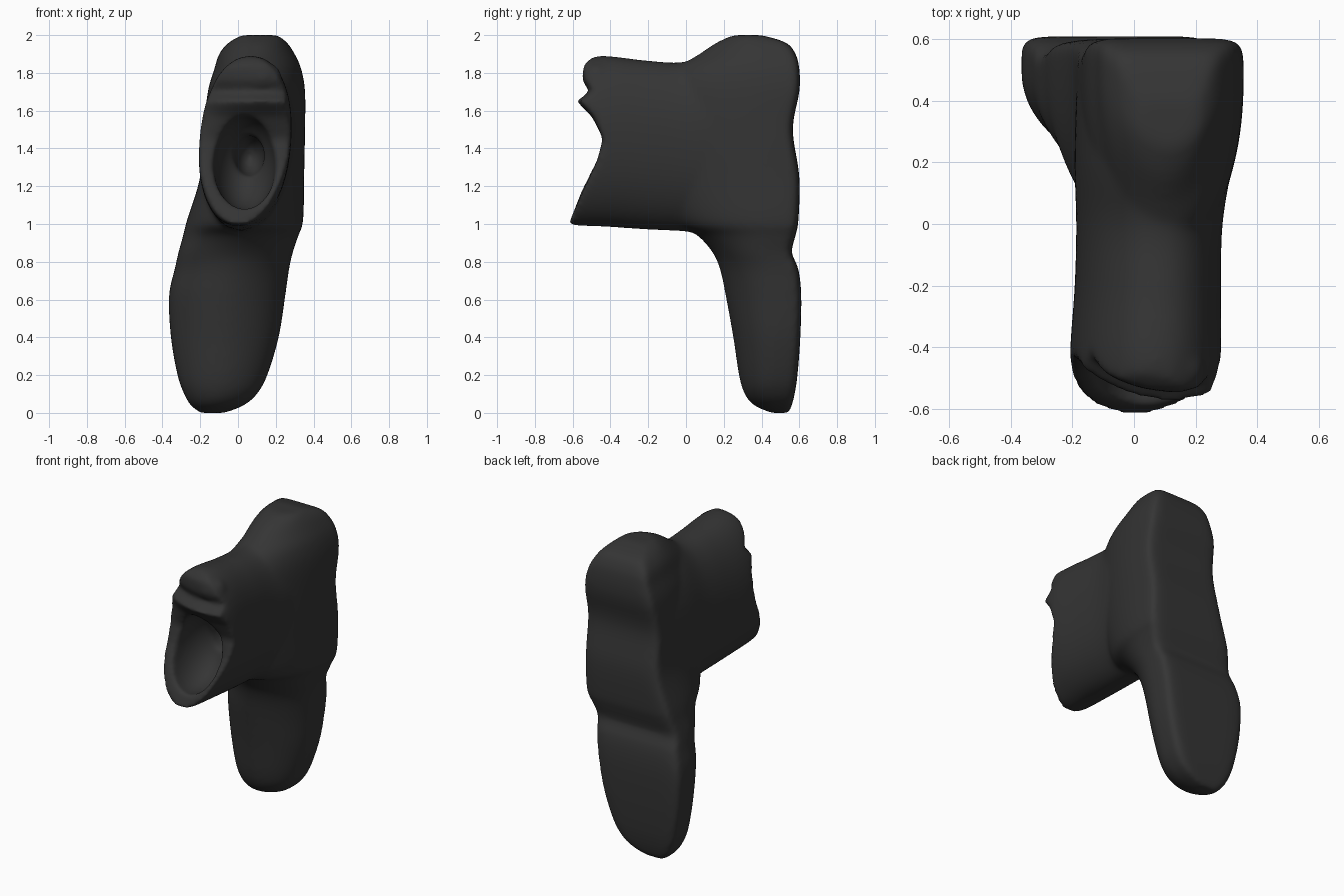
import bpy, bmesh, math
from mathutils import Vector

if "Cube" in bpy.data.objects:
    bpy.data.objects.remove(bpy.data.objects["Cube"])


def make_object(name, bm):
    bmesh.ops.recalc_face_normals(bm, faces=bm.faces)
    me = bpy.data.meshes.new(name)
    bm.to_mesh(me)
    bm.free()
    ob = bpy.data.objects.new(name, me)
    bpy.context.collection.objects.link(ob)
    return ob


def spow(v, e):
    return math.copysign(abs(v) ** e, v)


def smooth_rows(rows, steps=5):
    # Catmull-Rom interpolation through the section parameters
    out = []
    for i in range(len(rows) - 1):
        a, b, c, d = (Vector(rows[min(max(i + k, 0), len(rows) - 1)]) for k in (-1, 0, 1, 2))
        for s in range(steps):
            t = s / steps
            out.append(0.5 * (2 * b + (c - a) * t + (2 * a - 5 * b + 4 * c - d) * t * t
                              + (3 * b - a - 3 * c + d) * t ** 3))
    out.append(Vector(rows[-1]))
    return out


def loft(name, rings):
    bm = bmesh.new()
    loops = [[bm.verts.new(p) for p in r] for r in rings]
    n = len(loops[0])
    for a, b in zip(loops, loops[1:]):
        for i in range(n):
            j = (i + 1) % n
            bm.faces.new((a[i], a[j], b[j], b[i]))
    bm.faces.new(loops[0][::-1])
    bm.faces.new(loops[-1])
    return make_object(name, bm)


def foot_ring(row, n=56):
    z, xl, xr, yf, yb = row
    xc, hw = (xl + xr) / 2, (xr - xl) / 2
    ym = yb - min(0.12, (yb - yf) * 0.42)
    ring = []
    for i in range(n):
        c, s = math.cos(math.tau * i / n), math.sin(math.tau * i / n)
        if s >= 0:      # flat sole side
            ring.append((xc + hw * spow(c, 0.25), ym + (yb - ym) * spow(s, 0.25), z))
        else:           # rounded upper side
            ring.append((xc + hw * spow(c, 1.08), ym + (ym - yf) * spow(s, 1.0), z))
    return ring


def shaft_ring(row, n=48):
    y, xl, xr, zl, zh = row
    xc, zc = (xl + xr) / 2, (zl + zh) / 2
    ring = []
    for i in range(n):
        a = math.tau * i / n
        z = zc + (zh - zl) / 2 * spow(math.sin(a), 0.92)
        ring.append((xc + (xr - xl) / 2 * spow(math.cos(a), 0.92) + 0.07 * (z - zc), y, z))
    return ring


def end_ring(x, edge):
    # the tongue end curves back towards the sides
    ring = []
    for y, z in edge:
        w = min(max((z - 1.5) / 0.15, 0), 1)
        ring.append((x, y if y < -0.7 else y + 1.3 * w * (x - 0.12) ** 2, z))
    return ring


def ellipsoid(name, centre, radii):
    bm = bmesh.new()
    bmesh.ops.create_uvsphere(bm, u_segments=40, v_segments=24, radius=1)
    bmesh.ops.scale(bm, vec=radii, verts=bm.verts)
    bmesh.ops.translate(bm, vec=centre, verts=bm.verts)
    return make_object(name, bm)


def apply(ob, kind, **props):
    m = ob.modifiers.new(kind, kind)
    for k, v in props.items():
        setattr(m, k, v)
    bpy.context.view_layer.objects.active = ob
    bpy.ops.object.modifier_apply(modifier=m.name)


def combine(ob, other, op):
    apply(ob, 'BOOLEAN', operation=op, object=other, solver='EXACT')
    bpy.data.objects.remove(other)


# foot with sole, toe at the bottom: z, x left, x right, y front, y back
foot_rows = [
    (0.00, -0.20, -0.07, 0.45, 0.545), (0.04, -0.25, 0.03, 0.36, 0.56),
    (0.10, -0.285, 0.10, 0.31, 0.575), (0.20, -0.32, 0.155, 0.28, 0.59),
    (0.40, -0.355, 0.215, 0.25, 0.605), (0.62, -0.365, 0.25, 0.21, 0.61),
    (0.76, -0.335, 0.27, 0.18, 0.595), (0.85, -0.315, 0.29, 0.14, 0.56),
    (0.94, -0.29, 0.32, 0.06, 0.58), (1.02, -0.27, 0.345, -0.06, 0.595),
    (1.25, -0.20, 0.35, -0.12, 0.60), (1.50, -0.18, 0.355, -0.12, 0.565),
    (1.70, -0.16, 0.355, -0.12, 0.60), (1.82, -0.125, 0.335, -0.05, 0.60),
    (1.90, -0.10, 0.30, 0.07, 0.58), (1.96, -0.05, 0.26, 0.16, 0.53),
    (2.00, 0.02, 0.21, 0.25, 0.40)]
boot = loft("boot", [foot_ring(r) for r in smooth_rows(foot_rows)])

# shaft running forward: y, x left, x right, z low, z high
shaft_rows = [
    (-0.66, -0.17, 0.24, 1.00, 1.86), (-0.55, -0.195, 0.26, 0.99, 1.88),
    (-0.42, -0.205, 0.28, 0.985, 1.89),
    (-0.20, -0.19, 0.28, 0.97, 1.865), (0.00, -0.185, 0.285, 0.96, 1.86),
    (0.20, -0.19, 0.315, 0.93, 1.94), (0.42, -0.185, 0.335, 0.95, 1.96)]
combine(boot, loft("shaft", [shaft_ring(r) for r in smooth_rows(shaft_rows)]), 'UNION')

# wavy slanted end of the shaft
edge = [(-0.8, 0.9), (-0.65, 0.93), (-0.62, 1.0), (-0.55, 1.18), (-0.47, 1.34),
        (-0.44, 1.45), (-0.50, 1.57), (-0.58, 1.65), (-0.51, 1.70), (-0.545, 1.76),
        (-0.545, 1.84), (-0.49, 1.89), (-0.48, 2.0), (-0.8, 2.0)]
combine(boot, loft("end_cutter", [end_ring(-0.28 + 0.04 * i, edge) for i in range(17)]), 'DIFFERENCE')

# bowl-shaped opening with a deeper pocket, and the folded tongue above it
combine(boot, ellipsoid("opening_cutter", (0.035, -0.50, 1.32), (0.165, 0.26, 0.25)), 'DIFFERENCE')
combine(boot, ellipsoid("pocket_cutter", (0.06, -0.28, 1.36), (0.08, 0.20, 0.11)), 'DIFFERENCE')
combine(boot, ellipsoid("tongue", (0.13, -0.47, 1.78), (0.10, 0.08, 0.08)), 'UNION')

# blend everything into one soft skin
apply(boot, 'REMESH', mode='VOXEL', voxel_size=0.014)
apply(boot, 'SMOOTH', factor=0.5, iterations=16)
boot.data.polygons.foreach_set("use_smooth", [True] * len(boot.data.polygons))

mat = bpy.data.materials.new("dark_leather")
mat.diffuse_color = (0.035, 0.035, 0.035, 1)
mat.use_nodes = True
mat.node_tree.nodes["Principled BSDF"].inputs["Base Color"].default_value = mat.diffuse_color
boot.data.materials.clear()
boot.data.materials.append(mat)
